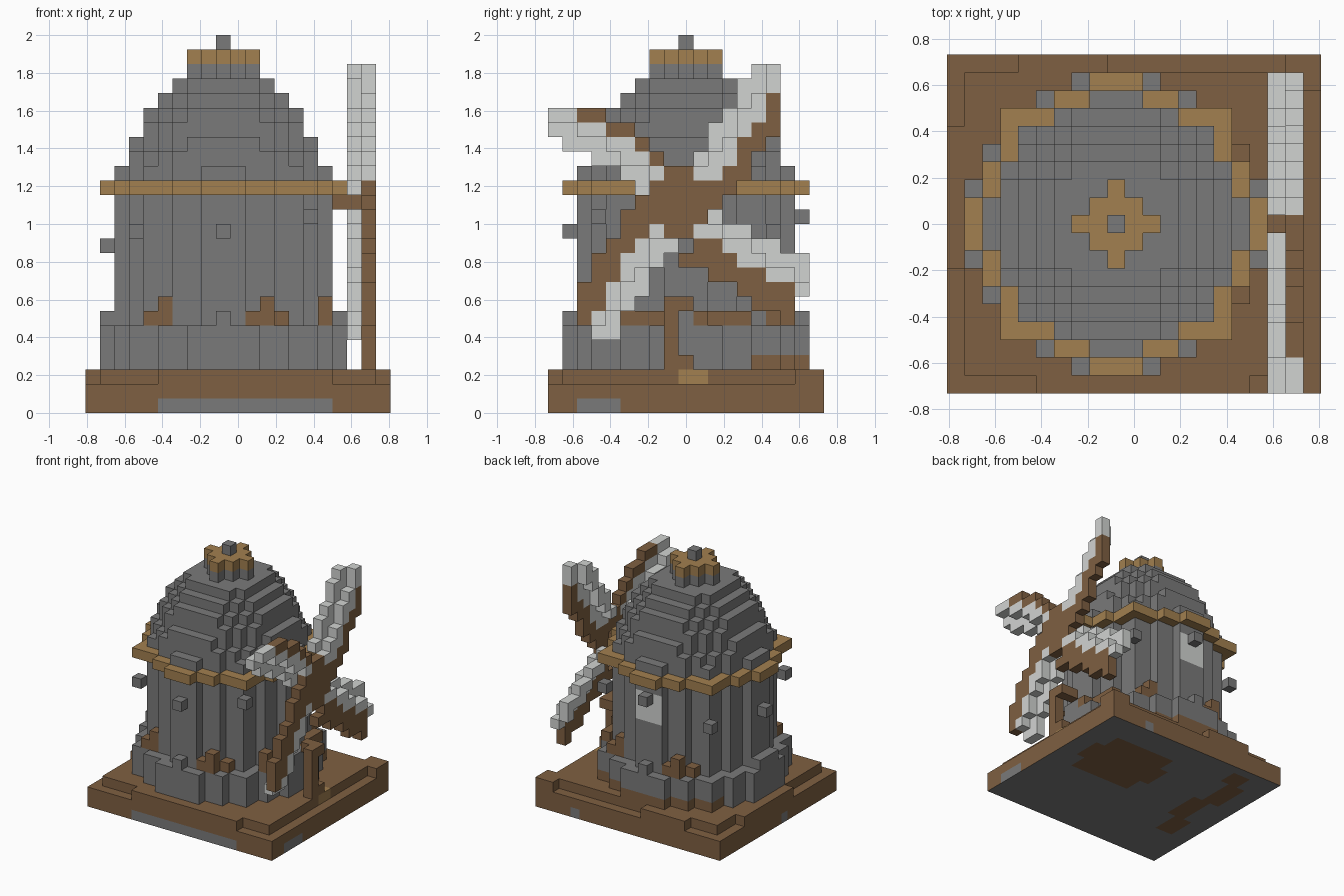
import bpy
import bmesh
import math
from mathutils import Vector

old = bpy.data.objects.get("Cube")
if old:
    bpy.data.objects.remove(old, do_unlink=True)

U = 2 / 26                      # block size
SIZE_X, SIZE_Y = 21, 19         # plot size in blocks
CX = CY = 9                     # tower axis block

COLOURS = {
    "stone_grey": (0.195, 0.195, 0.195),
    "earth_brown": (0.212, 0.117, 0.054),
    "timber_tan": (0.36, 0.215, 0.079),
    "cloth_white": (0.64, 0.655, 0.64),
}
GREY, BROWN, TAN, WHITE = range(4)
materials = []
for name, rgb in COLOURS.items():
    mat = bpy.data.materials.new(name)
    mat.use_nodes = True
    mat.diffuse_color = (*rgb, 1)
    shader = mat.node_tree.nodes["Principled BSDF"]
    shader.inputs["Base Color"].default_value = (*rgb, 1)
    shader.inputs["Roughness"].default_value = 1
    materials.append(mat)

blocks = {}                     # grid position -> (part, colour)


def put(part, colour, i, j, k):
    blocks[i, j, k] = (part, colour)


def disc(part, colour, k, reach, keep=None):
    """One round layer of blocks about the tower axis; reach is radius squared."""
    for dx in range(-9, 10):
        for dy in range(-9, 10):
            if dx * dx + dy * dy <= reach and (keep is None or keep(dx, dy)):
                put(part, colour, CX + dx, CY + dy, k)


# Ground slab: two full layers and a raised layer with a broken rim
for i in range(SIZE_X):
    for j in range(SIZE_Y):
        for k in range(2):
            put("ground", BROWN, i, j, k)
        inner = 0 < i < SIZE_X - 1 and 0 < j < SIZE_Y - 1
        rim = ((j == 0 and 5 <= i <= 16) or (j == SIZE_Y - 1 and 4 <= i <= 8)
               or (i == 0 and 7 <= j <= 14) or (i >= 19 and j >= 17))
        if inner or rim:
            put("ground", BROWN, i, j, 2)

# Foundation ring, with an earth bank at the back
for k in range(3, 6):
    disc("foundation", GREY, k, 72)
disc("earth_bank", BROWN, 3, 72, lambda dx, dy: dy >= 5)
disc("foundation", GREY, 6, 72,
     lambda dx, dy: (abs(dx) == 8 and abs(dy) < 2) or (abs(dy) == 8 and dx == 0))

# Tower wall
for k in range(6, 15):
    disc("tower_wall", GREY, k, 50)

# Earth heaps against the wall; those in front repeat half a turn round
FRONT_HEAPS = [(-5, -6, 1), (-4, -6, 2), (2, -7, 1), (3, -7, 2), (4, -6, 1)]
SIDE_HEAPS = [(7, -4, 2), (7, -3, 1), (7, -2, 1), (8, 1, 1), (7, 2, 1),
              (7, 3, 1), (7, 4, 1)]
BACK_HEAPS = [(-dx, -dy, height) for dx, dy, height in FRONT_HEAPS]
for dx, dy, height in FRONT_HEAPS + SIDE_HEAPS + BACK_HEAPS:
    for k in range(6, 6 + height):
        put("earth_heaps", BROWN, CX + dx, CY + dy, k)

# Eaves trim
disc("eaves", TAN, 15, 72,
     lambda dx, dy: sorted((abs(dx), abs(dy))) not in ([2, 8], [4, 7]))

# Stepped dome, cap and finial
for step, reach in enumerate((50, 45, 40, 34, 29, 20, 13, 4)):
    disc("dome", GREY, 16 + step, reach)
disc("roof_cap", TAN, 24, 4)
put("finial", GREY, CX, CY, 25)

# Stone pegs round the wall
for dx, dy, k in ((0, -8, 12), (6, -6, 13), (-6, -6, 12), (-8, 0, 11),
                  (-6, 6, 11), (0, 8, 13), (6, 6, 12)):
    put("wall_pegs", GREY, CX + dx, CY + dy, k)

# Porch beside the sails
for k in range(3, 8):
    put("porch", BROWN, 19, 8, k)
for i in (18, 19):
    put("porch", BROWN, i, 9, 7)
put("porch", BROWN, 19, 9, 3)
for j in (9, 10):
    put("porch_step", TAN, 19, j, 2)

# Sails: each blade is a spar with a strip of cloth that steps back from it
HUB_J, HUB_K = 9, 14
CELLS = [(j, k, j + 0.5 - HUB_J, k - HUB_K)
         for j in range(SIZE_Y) for k in range(3, 25)]


def blade(angle, cloth_edge, seam, spar_edge, cloth_end, spar_end):
    """Fill the blocks of one blade; edges are measured across its direction."""
    c, s = math.cos(math.radians(angle)), math.sin(math.radians(angle))
    fold = (cloth_edge + seam) / 2
    for j, k, u, v in CELLS:
        along, across = u * c + v * s, u * s - v * c
        if along < 2.25:
            continue
        if cloth_edge < across < seam and along < cloth_end:
            put("sail_cloth", WHITE, 18 if across < fold else 19, j, k)
        elif seam <= across < spar_edge and along < spar_end:
            put("sail_spars", BROWN, 19, j, k)


blade(55, -1.05, 1.16, 2.65, 11.2, 9.5)
blade(147, -0.75, 1.47, 2.3, 10.6, 9)
blade(237, -1.25, 0.78, 2.45, 10.6, 10.4)
blade(-30, -0.8, 1.25, 3.4, 10.4, 10.55)

# Hub and axle
for j, k, u, v in CELLS:
    bar = abs(u) < 3 and abs(v) < 2 and abs(u - v) < 3
    if bar or (abs(u) < 1 and abs(v) < 3):
        put("hub", BROWN, 19, j, k)
for i in (17, 18):
    put("axle", BROWN, i, HUB_J, HUB_K)


def face_colour(part, colour, pos, normal):
    """Stone patches under the slab and the pale window at the back."""
    i, j, k = pos
    if part == "ground" and k == 0:
        if normal.z < 0:
            patch = ((i - 14) / 4.6) ** 2 + ((j - 12) / 4) ** 2 < 1
            strip = 3 <= i + j // 4 % 2 <= 4 and 5 <= j <= 17
            return BROWN if patch or strip else GREY
        if ((normal.y < 0 and 5 <= i <= 16) or (normal.x > 0 and 2 <= j <= 4)
                or (normal.y > 0 and i == 16) or (normal.x < 0 and j == 8)):
            return GREY
    if part == "tower_wall" and normal.y > 0 and j == CY + 7 and 11 <= k <= 13:
        return WHITE
    return colour


# Turn each part into a mesh of its exposed block faces
AXES = [Vector(v) for v in ((1, 0, 0), (0, 1, 0), (0, 0, 1))]
origin = Vector((SIZE_X / 2, SIZE_Y / 2, 0))
for part in sorted({p for p, c in blocks.values()}):
    bm = bmesh.new()
    corners = {}

    def corner(point):
        key = tuple(round(c) for c in point)
        if key not in corners:
            corners[key] = bm.verts.new((point - origin) * U)
        return corners[key]

    for pos, (owner, colour) in blocks.items():
        if owner != part:
            continue
        centre = Vector(pos) + Vector((0.5, 0.5, 0.5))
        for a in range(3):
            for sign in (1, -1):
                normal = AXES[a] * sign
                if tuple(int(p + n) for p, n in zip(pos, normal)) in blocks:
                    continue
                u, v = AXES[(a + 1) % 3] / 2, AXES[(a + 2) % 3] / 2 * sign
                mid = centre + normal / 2
                face = bm.faces.new([corner(mid + p) for p in
                                     (-u - v, u - v, u + v, v - u)])
                face.material_index = face_colour(part, colour, pos, normal)
    mesh = bpy.data.meshes.new(part)
    for mat in materials:
        mesh.materials.append(mat)
    bm.to_mesh(mesh)
    bm.free()
    bpy.context.scene.collection.objects.link(bpy.data.objects.new(part, mesh))
